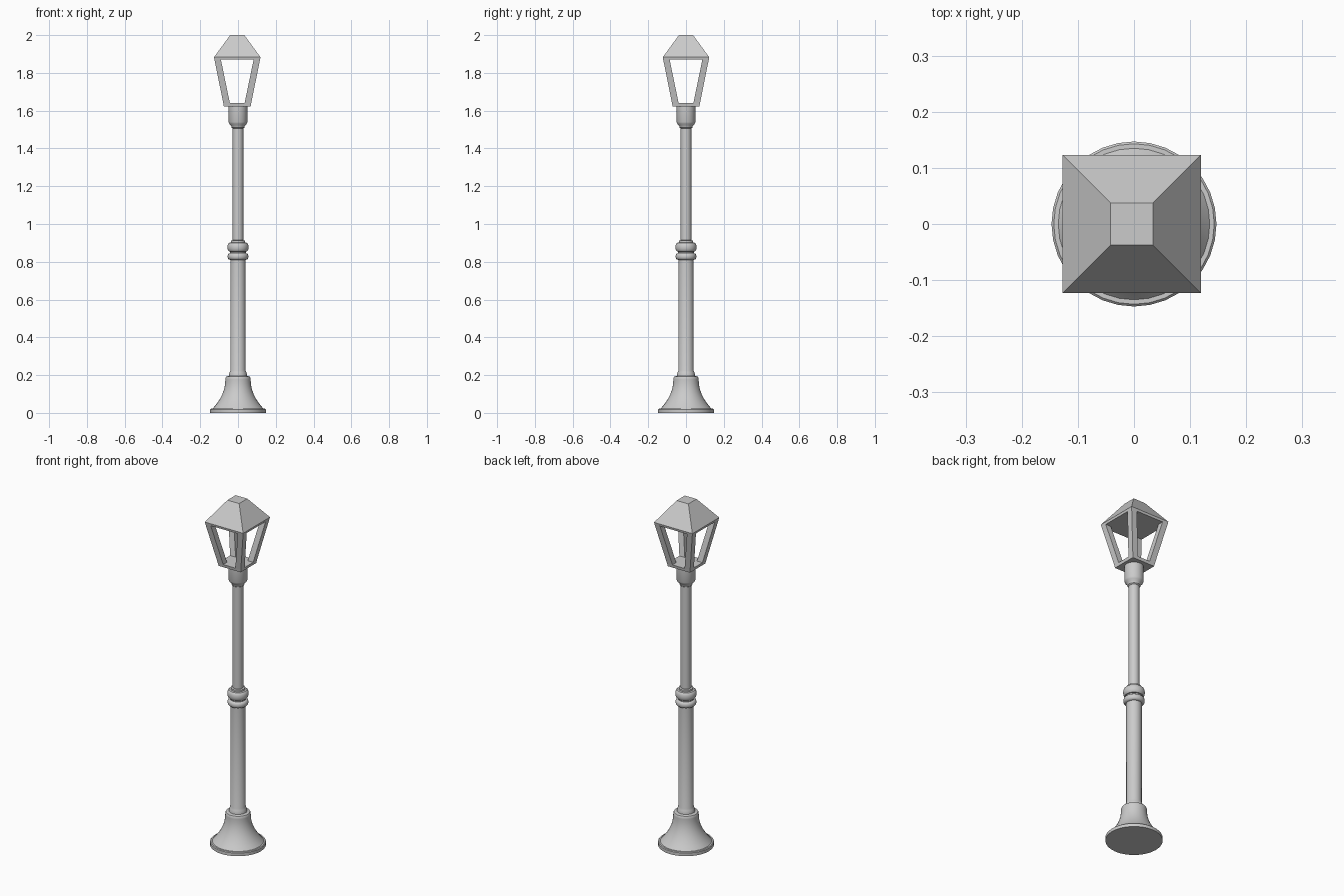
import bpy, bmesh, math

if "Cube" in bpy.data.objects:
    bpy.data.objects.remove(bpy.data.objects["Cube"])

CX = -0.004  # the lantern sits very slightly off the pole axis


def finish(name, bm, smooth=False):
    bmesh.ops.recalc_face_normals(bm, faces=bm.faces[:])
    me = bpy.data.meshes.new(name)
    bm.to_mesh(me)
    bm.free()
    ob = bpy.data.objects.new(name, me)
    bpy.context.collection.objects.link(ob)
    if smooth:
        bpy.ops.object.select_all(action='DESELECT')
        ob.select_set(True)
        bpy.context.view_layer.objects.active = ob
        bpy.ops.object.shade_smooth_by_angle(angle=math.radians(35))
    return ob


def lathe(name, profile, sides=32):
    """Revolve (radius, z) points about z and cap both ends."""
    bm = bmesh.new()
    rings = []
    for r, z in profile:
        rings.append([bm.verts.new((r * math.cos(2 * math.pi * i / sides),
                                    r * math.sin(2 * math.pi * i / sides), z))
                      for i in range(sides)])
    for a, b in zip(rings, rings[1:]):
        for i in range(sides):
            j = (i + 1) % sides
            bm.faces.new((a[i], a[j], b[j], b[i]))
    bm.faces.new(rings[0])
    bm.faces.new(rings[-1])
    return finish(name, bm, True)


def square_stack(name, levels, loops=None):
    """Loft rectangles given as (x0, x1, y0, y1, z)."""
    bm = bmesh.new()
    rings = [[bm.verts.new(p) for p in ((x0, y0, z), (x1, y0, z), (x1, y1, z), (x0, y1, z))]
             for x0, x1, y0, y1, z in levels]
    for a, b in zip(rings, rings[1:]):
        for i in range(4):
            j = (i + 1) % 4
            bm.faces.new((a[i], a[j], b[j], b[i]))
    bm.faces.new(rings[0])
    bm.faces.new(rings[-1])
    return finish(name, bm)


def centred(h, z):
    return (CX - h, CX + h, -h, h, z)


def bead(r_in, r_out, z0, z1, n=8):
    return [(r_in + (r_out - r_in) * math.sin(math.pi * i / n) ** 0.7 if 0 < i < n else r_in,
             (z0 + z1) / 2 - (z1 - z0) / 2 * math.cos(math.pi * i / n)) for i in range(n + 1)]


# Flared foot
flare = [(0.067 + 0.068 * (1 - t / 8) ** 2.1, 0.022 + 0.155 * t / 8) for t in range(9)]
lathe("foot", [(0.147, 0), (0.147, 0.018), (0.143, 0.022)] + flare
      + [(0.067, 0.184), (0.063, 0.192), (0.05, 0.196)])

# Lower and upper shafts
lathe("lower_shaft", [(0.048, 0.19), (0.048, 0.202), (0.044, 0.215), (0.04, 0.225), (0.04, 0.815)])
lathe("upper_shaft", [(0.028, 0.88), (0.028, 1.515)])

# Decorative rings
lathe("lower_ring", bead(0.038, 0.055, 0.81, 0.846))
lathe("ring_neck", [(0.042, 0.835), (0.042, 0.865)])
lathe("upper_ring", bead(0.038, 0.056, 0.852, 0.902) + [(0.038, 0.912), (0.028, 0.914)])

# Collar below the lantern
lathe("collar", [(0.028, 1.505), (0.034, 1.51), (0.036, 1.52), (0.046, 1.53), (0.05, 1.54),
                 (0.05, 1.625)])

# Lantern floor
square_stack("lantern_floor", [centred(0.071, 1.623), centred(0.074, 1.64)])

# Leaning corner posts
for sx, sy, label in ((-1, -1, "front_left"), (1, -1, "front_right"),
                      (-1, 1, "back_left"), (1, 1, "back_right")):
    levels = []
    for outer, inner, z in ((0.073, 0.038, 1.635), (0.121, 0.087, 1.872)):
        xs = sorted((CX + sx * outer, CX + sx * inner))
        ys = sorted((sy * outer, sy * inner))
        levels.append((*xs, *ys, z))
    square_stack(label + "_post", levels)

# Hipped roof with flat top
square_stack("roof", [centred(0.1205, 1.87), centred(0.123, 1.883), centred(0.0375, 2.0)])
